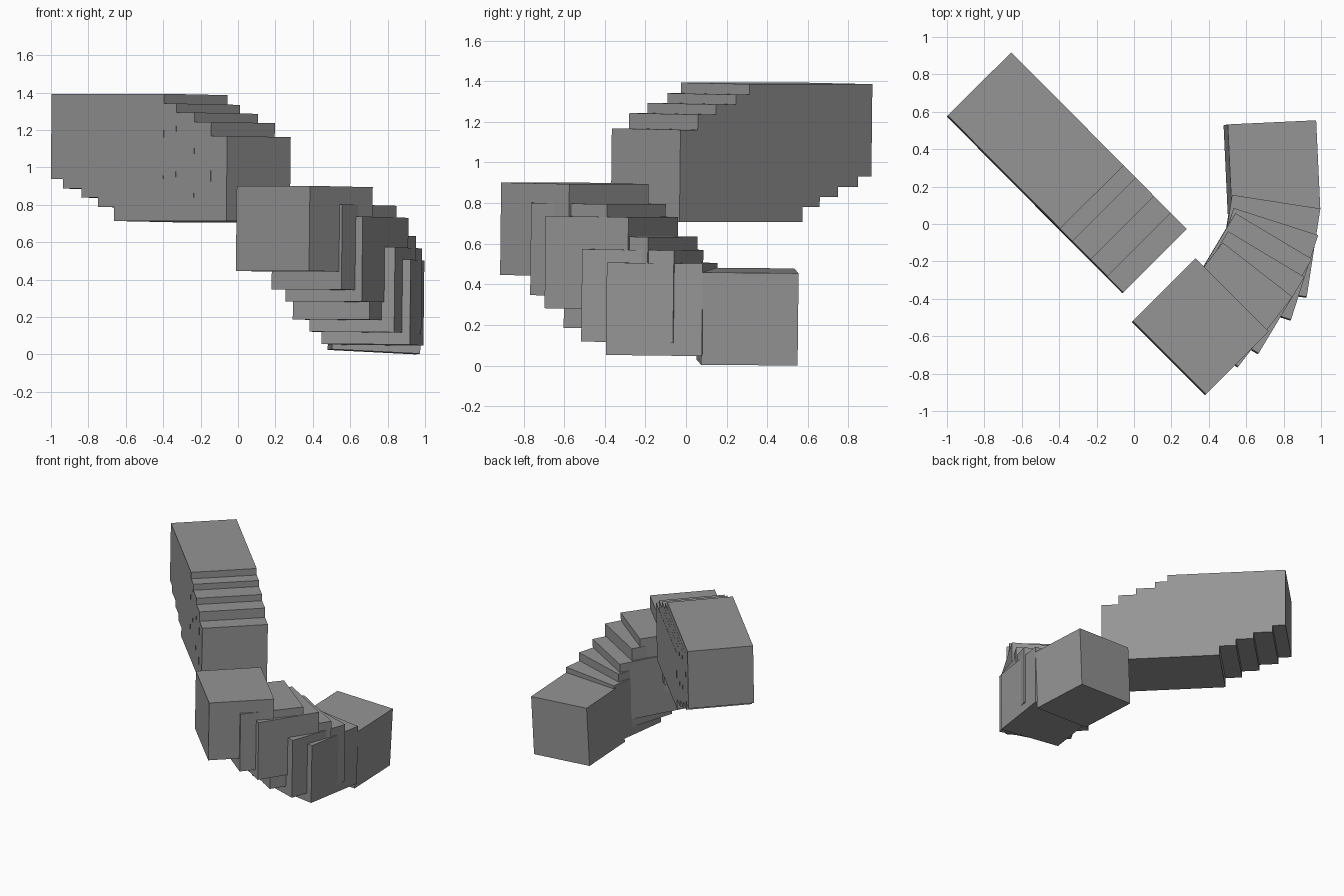
import bpy
from math import atan2, hypot
from mathutils import Vector, Matrix

if "Cube" in bpy.data.objects:
    bpy.data.objects.remove(bpy.data.objects["Cube"])

HEIGHT = 0.455
stone = bpy.data.materials.new("dark_grey")
stone.diffuse_color = (0.3, 0.3, 0.3, 1)
stone.use_nodes = True
stone.node_tree.nodes["Principled BSDF"].inputs["Base Color"].default_value = stone.diffuse_color


def block(name, corner, along, across, z_mid, tilt=(-0.011, 0.011)):
    """Box from its nearest plan corner and two plan edge vectors, slightly tilted."""
    c, a, w = Vector(corner), Vector(along), Vector(across)
    mid = c + (a + w) / 2
    m = (Matrix.Translation((mid.x, mid.y, z_mid))
         @ Matrix.Rotation(tilt[1], 4, 'Y') @ Matrix.Rotation(tilt[0], 4, 'X')
         @ Matrix.Rotation(atan2(a.y, a.x), 4, 'Z'))
    sx, sy, sz = hypot(*a) / 2, hypot(*w) / 2, HEIGHT / 2
    verts = [m @ Vector((x * sx, y * sy, z * sz))
             for x in (-1, 1) for y in (-1, 1) for z in (-1, 1)]
    faces = [(0, 1, 3, 2), (4, 6, 7, 5), (0, 4, 5, 1),
             (2, 3, 7, 6), (0, 2, 6, 4), (1, 5, 7, 3)]
    mesh = bpy.data.meshes.new(name)
    mesh.from_pydata(verts, [], faces)
    mesh.materials.append(stone)
    ob = bpy.data.objects.new(name, mesh)
    bpy.context.collection.objects.link(ob)


# Straight upper flight: overlapping long blocks, listed by front corner x and height
for i, (x, z) in enumerate([(-0.398, 1.162), (-0.332, 1.110), (-0.235, 1.062),
                            (-0.146, 1.012), (-0.061, 0.937)]):
    block(f"upper_step_{i + 1}", (x, -0.430 - x * 1.01),
          (0.340, 0.338), (-0.600, 0.606), z)

# Landing between the flights
block("landing", (0.382, -0.913), (0.336, 0.336), (-0.391, 0.391), 0.670)

# Curved lower flight: square blocks turning as they go down
winders = [
    ((0.555, -0.765), (0.29, 0.373), 0.571),
    ((0.664, -0.694), (0.245, 0.408), 0.507),
    ((0.705, -0.600), (0.245, 0.410), 0.410),
    ((0.837, -0.514), (0.145, 0.452), 0.344),
    ((0.921, -0.392), (0.073, 0.472), 0.279),
]
for i, (corner, along, z) in enumerate(winders):
    block(f"winder_step_{i + 1}", corner, along, (-along[1], along[0]), z)

# Bottom step, leaning a little more than the rest
block("bottom_step", (0.985, 0.077), (-0.022, 0.475), (-0.473, -0.022), 0.241, (-0.011, 0.05))
